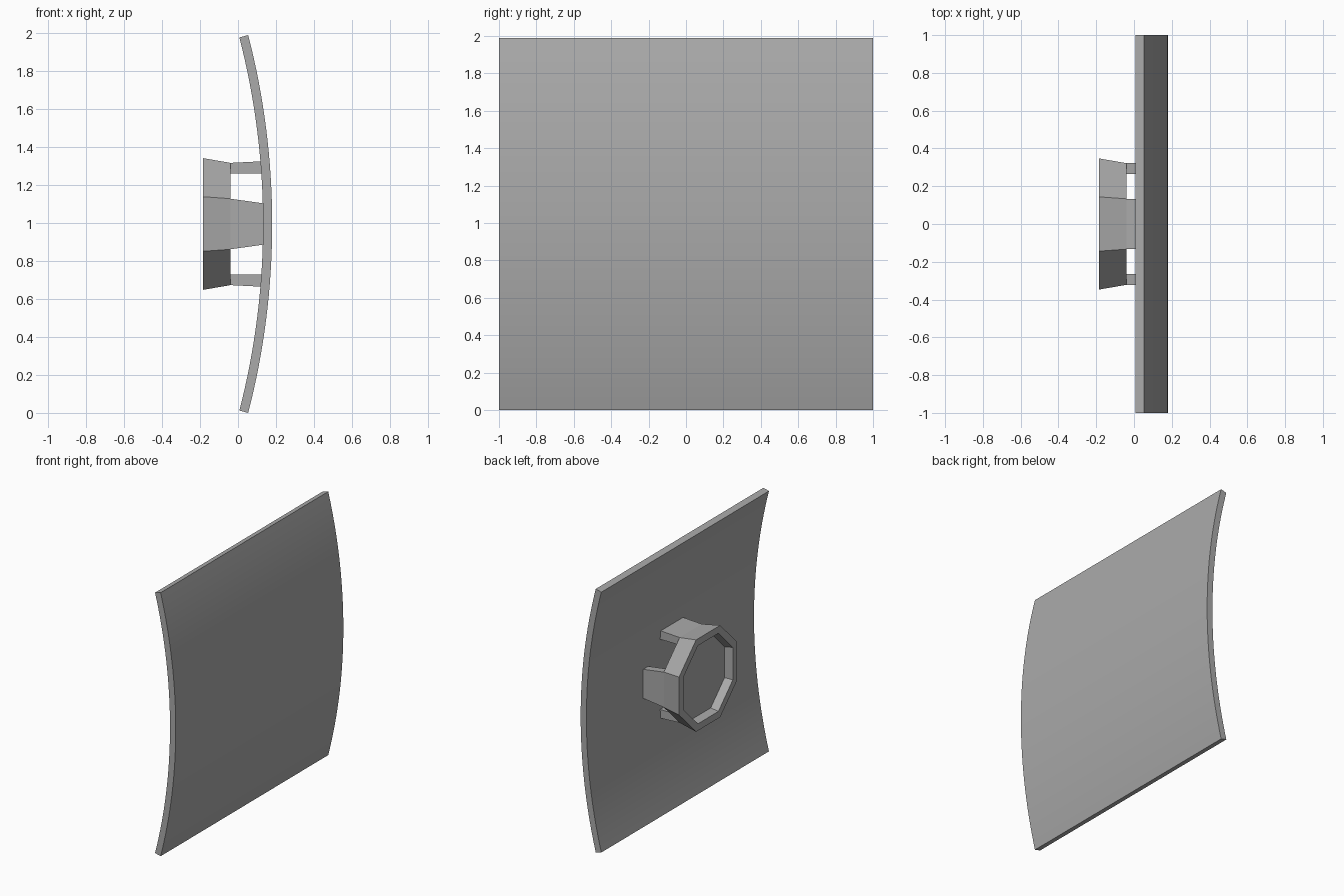
import bpy
import bmesh
from math import sin, cos, pi, radians, asin
from mathutils import Matrix, Vector

if "Cube" in bpy.data.objects:
    bpy.data.objects.remove(bpy.data.objects["Cube"], do_unlink=True)

MID = 0.995  # height of the centre line

grey = bpy.data.materials.new("plain grey")
grey.use_nodes = True
grey.diffuse_color = (0.4, 0.4, 0.4, 1)
grey.node_tree.nodes["Principled BSDF"].inputs["Base Color"].default_value = (0.4, 0.4, 0.4, 1)


def make_object(name, bm):
    bmesh.ops.recalc_face_normals(bm, faces=bm.faces)
    mesh = bpy.data.meshes.new(name)
    bm.to_mesh(mesh)
    bm.free()
    mesh.materials.append(grey)
    obj = bpy.data.objects.new(name, mesh)
    bpy.context.collection.objects.link(obj)
    return obj


def loft(bm, rings, cap=True):
    """Skin consecutive closed rings of points, closing both ends."""
    loops = [[bm.verts.new(p) for p in ring] for ring in rings]
    for a, b in zip(loops, loops[1:]):
        n = len(a)
        for i in range(n):
            j = (i + 1) % n
            bm.faces.new((a[i], a[j], b[j], b[i]))
    if cap:
        bm.faces.new(loops[0])
        bm.faces.new(loops[-1])


# Curved plate: arc profile swept along y
R, THICK, FACE = 3.98, 0.048, 0.18
half = asin(MID / R)
STEPS = 32
angles = [half * (2 * i / STEPS - 1) for i in range(STEPS + 1)]


def arc(radius, y):
    return [Vector((FACE - R + radius * cos(a), y, MID + radius * sin(a))) for a in angles]


bm = bmesh.new()
loft(bm, [arc(R, y) + arc(R - THICK, y)[::-1] for y in (-1, 1)])
plate = make_object("curved_plate", bm)
bpy.context.view_layer.objects.active = plate
plate.select_set(True)
bpy.ops.object.shade_smooth_by_angle(angle=radians(30))


# Octagonal cup: flared outer wall, rim, and shallow recess
def octagon(x, apothem):
    r = apothem / cos(pi / 8)
    return [Vector((x, r * cos(pi / 8 + k * pi / 4), MID + r * sin(pi / 8 + k * pi / 4)))
            for k in range(8)]


bm = bmesh.new()
loft(bm, [octagon(-0.04, 0.322), octagon(-0.185, 0.347),
          octagon(-0.185, 0.295), octagon(-0.125, 0.282)])
make_object("octagonal_cup", bm)


# Four legs joining the cup to the plate
def leg(name, turn, end_width, end_out):
    def section(x, inner, outer, w):
        return [(x, -w, inner), (x, w, inner), (x, w, outer), (x, -w, outer)]
    bm = bmesh.new()
    loft(bm, [section(-0.04, 0.265, 0.322, 0.133),
              section(0.14, 0.265, end_out, end_width)])
    bm.transform(Matrix.Translation((0, 0, MID)) @ Matrix.Rotation(turn, 4, "X"))
    make_object(name, bm)


leg("top_leg", 0, 0.133, 0.331)
leg("bottom_leg", pi, 0.133, 0.331)
leg("front_leg", pi / 2, 0.108, 0.325)
leg("back_leg", -pi / 2, 0.108, 0.325)
